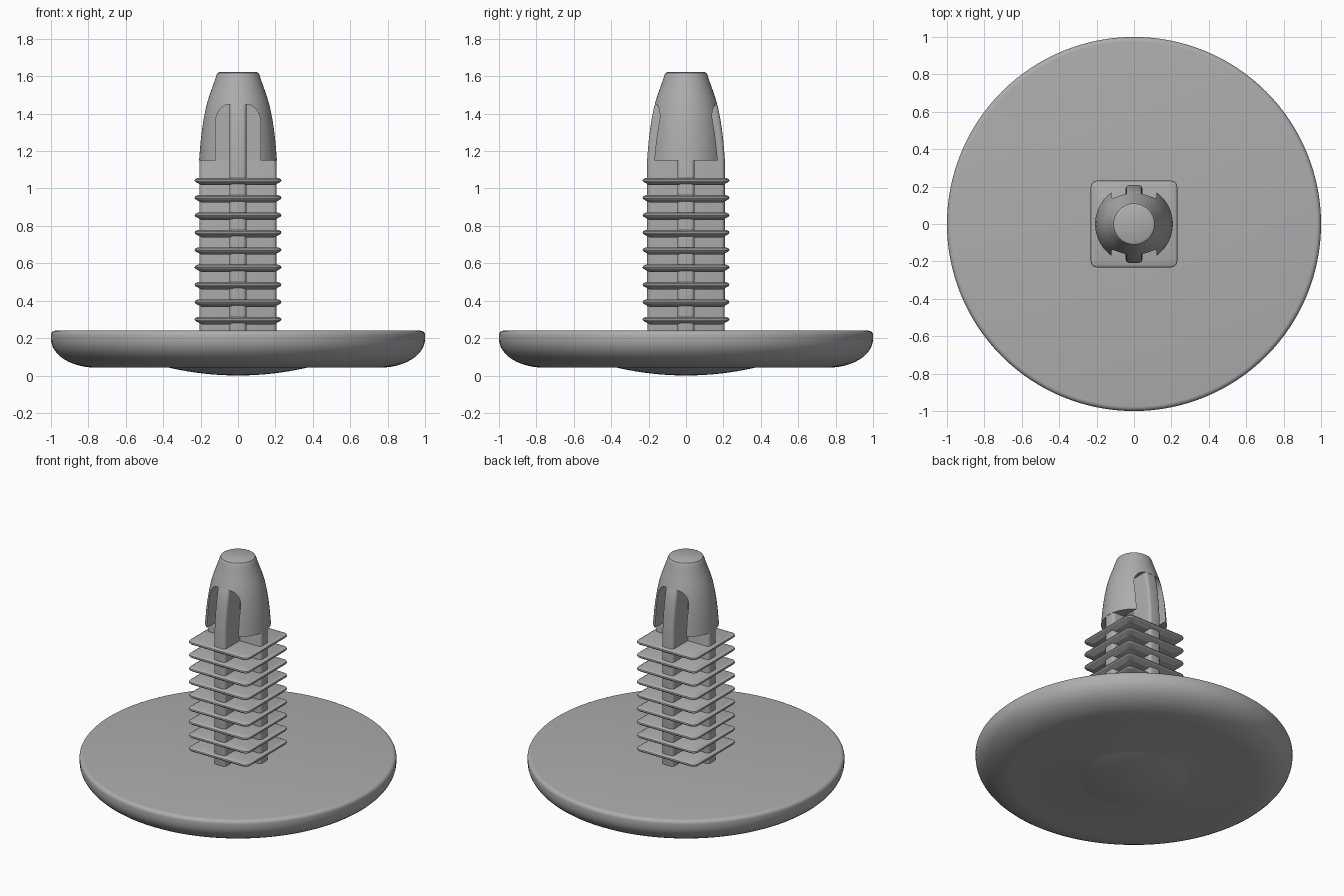
import bpy, bmesh, math

cube = bpy.data.objects.get("Cube")
if cube:
    bpy.data.objects.remove(cube, do_unlink=True)

grey = bpy.data.materials.new("grey plastic")
grey.use_nodes = True
colour = (0.42, 0.42, 0.42, 1)
grey.diffuse_color = colour
grey.node_tree.nodes["Principled BSDF"].inputs["Base Color"].default_value = colour


def finish(name, bm, smooth=None):
    bmesh.ops.remove_doubles(bm, verts=bm.verts, dist=1e-5)
    bmesh.ops.recalc_face_normals(bm, faces=bm.faces)
    mesh = bpy.data.meshes.new(name)
    bm.to_mesh(mesh)
    bm.free()
    mesh.materials.append(grey)
    ob = bpy.data.objects.new(name, mesh)
    bpy.context.collection.objects.link(ob)
    if smooth:
        shade(ob, smooth)
    return ob


def shade(ob, angle):
    bpy.ops.object.select_all(action='DESELECT')
    ob.select_set(True)
    bpy.context.view_layer.objects.active = ob
    bpy.ops.object.shade_smooth_by_angle(angle=math.radians(angle))


def lathe(name, profile, steps, smooth=None):
    """Revolve (radius, z) points about z; end points lie on the axis."""
    bm = bmesh.new()
    vs = [bm.verts.new((r, 0, z)) for r, z in profile]
    edges = [bm.edges.new(pair) for pair in zip(vs, vs[1:])]
    bmesh.ops.spin(bm, geom=vs + edges, cent=(0, 0, 0), axis=(0, 0, 1),
                   angle=math.tau, steps=steps)
    return finish(name, bm, smooth)


def prism(name, outline, y0, y1):
    """Extrude an (x, z) outline from y0 to y1."""
    bm = bmesh.new()
    face = bm.faces.new([bm.verts.new((x, y0, z)) for x, z in outline])
    new = bmesh.ops.extrude_face_region(bm, geom=[face])["geom"]
    bmesh.ops.translate(bm, vec=(0, y1 - y0, 0),
                        verts=[v for v in new if isinstance(v, bmesh.types.BMVert)])
    return finish(name, bm)


def apply_modifiers(ob):
    mesh = bpy.data.meshes.new_from_object(
        ob.evaluated_get(bpy.context.evaluated_depsgraph_get()))
    ob.modifiers.clear()
    ob.data = mesh


# Wide head with curved underside and a shallow dome in the middle
dome = [(0.37 * i / 8, 0.042 * (i / 8) ** 2) for i in range(9)]
curve = [(0.76 + 0.24 * math.sin(a), 0.195 - 0.153 * math.cos(a))
         for a in (math.pi / 2 * i / 12 for i in range(13))]
rim = [(0.975 + 0.025 * math.cos(a), 0.215 + 0.025 * math.sin(a))
       for a in (math.pi / 2 * i / 5 for i in range(6))]
lathe("head_disc", dome + curve + rim + [(0, 0.24)], 128, 30)

# Tapered nose, with an arched slot cut into front and back
side = [(0.208, 1.15), (0.204, 1.2), (0.2, 1.25), (0.193, 1.31), (0.184, 1.37),
        (0.17, 1.44), (0.152, 1.5), (0.12, 1.59)]
tip = [(0.116, 1.605), (0.109, 1.618), (0.097, 1.624)]
nose = lathe("nose", [(0, 1.15)] + side + tip + [(0, 1.624)], 64)
arch = [(0.045 + 0.075 * math.cos(a), 1.35 + 0.1 * math.sin(a))
        for a in (math.pi / 2 * i / 10 for i in range(11))]
half = [(0.12, 1.1)] + arch
outline = half + [(-x, z) for x, z in reversed(half)]
for label, s in (("front", -1), ("back", 1)):
    cutter = prism(label + "_slot_cutter", outline, s * 0.045, s * 0.4)
    cutter.hide_render = True
    cutter.hide_set(True)
    mod = nose.modifiers.new("slot", 'BOOLEAN')
    mod.operation = 'DIFFERENCE'
    mod.solver = 'EXACT'
    mod.object = cutter
apply_modifiers(nose)
shade(nose, 30)
for label in ("front", "back"):
    bpy.data.objects.remove(bpy.data.objects[label + "_slot_cutter"], do_unlink=True)


# Crossed ribs forming the shank; the front-to-back one rises into the slots
def rib(name, edge, turn):
    ob = prism(name, edge + [(-x, z) for x, z in reversed(edge)], -0.045, 0.045)
    ob.rotation_euler.z = turn
    mod = ob.modifiers.new("round", 'BEVEL')
    mod.width = 0.02
    mod.segments = 4
    mod.limit_method = 'ANGLE'
    mod.angle_limit = math.radians(60)
    apply_modifiers(ob)
    shade(ob, 35)


rib("cross_rib", [(0.206, 0.2), (0.206, 1.17)], 0)
rib("long_rib", [(0.207, 0.2)] + side[:6] + [(0.155, 1.47)], math.pi / 2)


# Stack of square fins with rounded corners and tapered edges
def square_ring(bm, h, z, radius=0.035, n=5):
    ring = []
    for q in range(4):
        sx, sy = ((1, 1), (-1, 1), (-1, -1), (1, -1))[q]
        for i in range(n + 1):
            a = math.pi / 2 * (q + i / n)
            ring.append(bm.verts.new((sx * (h - radius) + radius * math.cos(a),
                                      sy * (h - radius) + radius * math.sin(a), z)))
    return ring


for k in range(9):
    z = 0.298 + 0.0929 * k
    bm = bmesh.new()
    rings = [square_ring(bm, h, z + dz) for h, dz in
             ((0.195, -0.024), (0.228, -0.006), (0.232, 0), (0.23, 0.008), (0.215, 0.016))]
    bm.faces.new(rings[0])
    bm.faces.new(rings[-1])
    for low, high in zip(rings, rings[1:]):
        for i in range(len(low)):
            j = (i + 1) % len(low)
            bm.faces.new((low[i], low[j], high[j], high[i]))
    finish(f"fin_{k + 1}", bm, 25)
